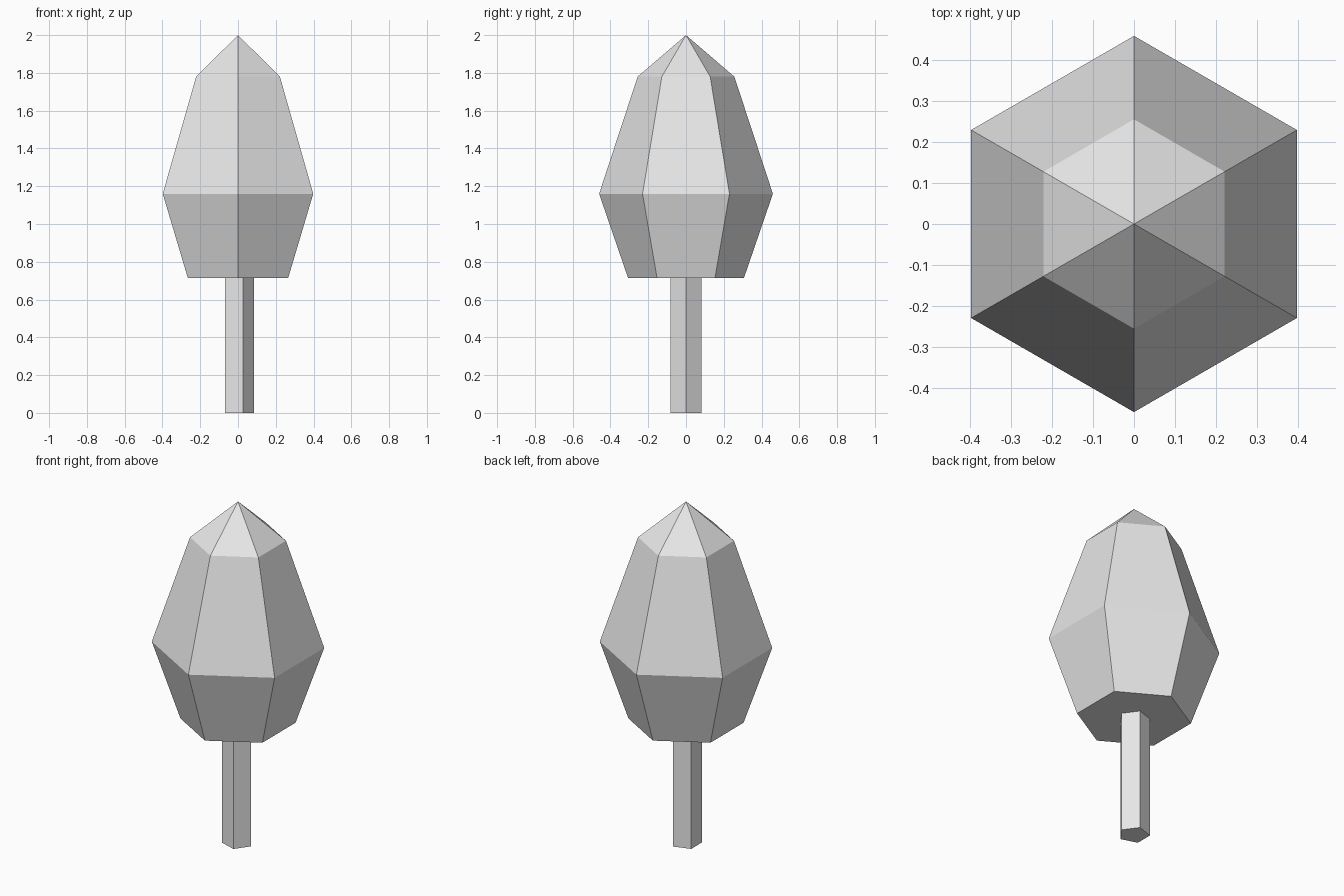
import bpy
import bmesh
from math import cos, sin, radians

if "Cube" in bpy.data.objects:
    bpy.data.objects.remove(bpy.data.objects["Cube"])

grey = bpy.data.materials.new("light_grey")
grey.diffuse_color = (0.8, 0.8, 0.8, 1)
grey.use_nodes = True
grey.node_tree.nodes["Principled BSDF"].inputs["Base Color"].default_value = grey.diffuse_color


def stacked_rings(name, sides, start, rings, apex=None):
    """Flat-sided solid from (radius, height) rings, with an optional tip."""
    bm = bmesh.new()
    loops = []
    for r, z in rings:
        angles = [radians(start + 360 * i / sides) for i in range(sides)]
        loops.append([bm.verts.new((r * cos(a), r * sin(a), z)) for a in angles])
    for low, high in zip(loops, loops[1:]):
        for i in range(sides):
            j = (i + 1) % sides
            bm.faces.new((low[i], low[j], high[j], high[i]))
    bm.faces.new(loops[0][::-1])
    if apex is None:
        bm.faces.new(loops[-1])
    else:
        tip = bm.verts.new((0, 0, apex))
        for i in range(sides):
            bm.faces.new((loops[-1][i], loops[-1][(i + 1) % sides], tip))
    bmesh.ops.recalc_face_normals(bm, faces=bm.faces)
    mesh = bpy.data.meshes.new(name)
    bm.to_mesh(mesh)
    bm.free()
    mesh.materials.append(grey)
    obj = bpy.data.objects.new(name, mesh)
    bpy.context.collection.objects.link(obj)
    return obj


# Five-sided trunk, just reaching into the crown
stacked_rings("trunk", 5, 0, [(0.085, 0), (0.085, 0.73)])

# Six-sided pointed crown
stacked_rings("crown", 6, 30, [(0.307, 0.715), (0.46, 1.16), (0.256, 1.78)], apex=2.0)
